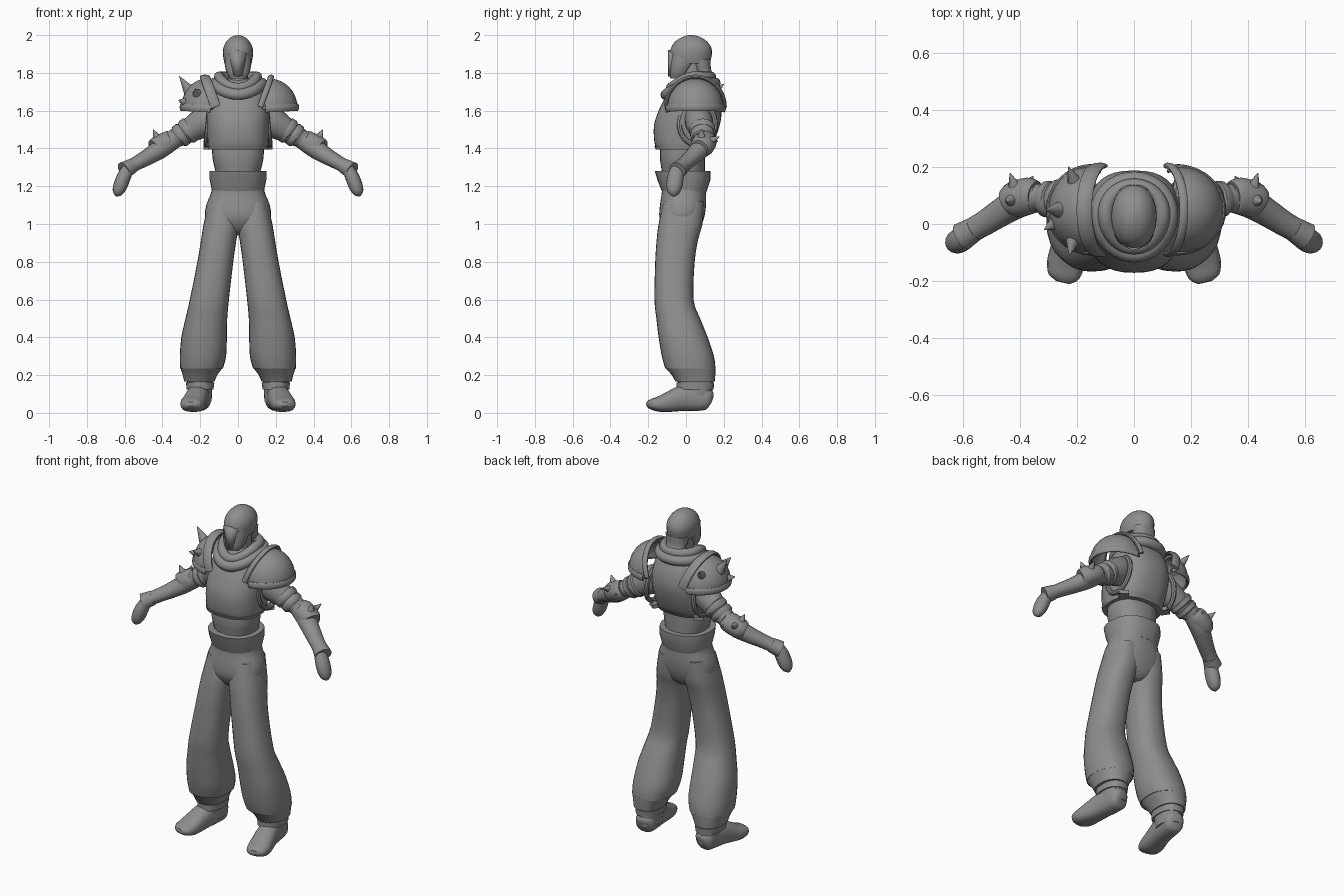
import bpy, bmesh, math
from mathutils import Vector, Matrix

if "Cube" in bpy.data.objects:
    bpy.data.objects.remove(bpy.data.objects["Cube"])

grey = bpy.data.materials.new("mid grey")
grey.diffuse_color = (0.27, 0.27, 0.27, 1)
grey.use_nodes = True
grey.node_tree.nodes["Principled BSDF"].inputs["Base Color"].default_value = grey.diffuse_color


def finish(name, bm, angle=40):
    bmesh.ops.recalc_face_normals(bm, faces=bm.faces)
    me = bpy.data.meshes.new(name)
    bm.to_mesh(me)
    bm.free()
    me.materials.append(grey)
    ob = bpy.data.objects.new(name, me)
    bpy.context.collection.objects.link(ob)
    bpy.ops.object.select_all(action='DESELECT')
    ob.select_set(True)
    bpy.context.view_layer.objects.active = ob
    bpy.ops.object.shade_smooth_by_angle(angle=math.radians(angle))
    return ob


def spline(rows, steps):
    """Catmull-Rom interpolation of rows of numbers."""
    out = []
    for i in range(len(rows) - 1):
        a, b, c, d = rows[max(i - 1, 0)], rows[i], rows[i + 1], rows[min(i + 2, len(rows) - 1)]
        for k in range(steps):
            t = k / steps
            out.append([0.5 * (2 * q + (r - p) * t + (2 * p - 5 * q + 4 * r - s) * t * t
                               + (3 * q - p - 3 * r + s) * t ** 3)
                        for p, q, r, s in zip(a, b, c, d)])
    return out + [list(rows[-1])]


def skin(name, rings, closed=False):
    bm = bmesh.new()
    vs = [[bm.verts.new(p) for p in r] for r in rings]
    n = len(vs[0])
    for i in range(len(vs) if closed else len(vs) - 1):
        a, b = vs[i], vs[(i + 1) % len(vs)]
        for j in range(n):
            bm.faces.new((a[j], a[(j + 1) % n], b[(j + 1) % n], b[j]))
    if not closed:
        bm.faces.new(vs[0])
        bm.faces.new(vs[-1])
    return finish(name, bm)


def oval(n, power):
    for j in range(n):
        a = 2 * math.pi * j / n
        c, s = math.cos(a), math.sin(a)
        yield (math.copysign(abs(c) ** (2 / power), c), math.copysign(abs(s) ** (2 / power), s))


def stack(name, rows, steps=3, n=28, power=2.3):
    """Level rings: z, left x, right x, front y, back y."""
    rings = []
    for z, x0, x1, y0, y1 in spline(rows, steps):
        rings.append([((x0 + x1) / 2 + (x1 - x0) / 2 * u, (y0 + y1) / 2 + (y1 - y0) / 2 * v, z)
                      for u, v in oval(n, power)])
    return skin(name, rings)


def tube(name, rows, up=(0, 0, 1), steps=3, n=16, closed=False, power=2):
    """Rings square to a path: x, y, z, half width, half height."""
    pts = rows if closed else spline(rows, steps)
    rings = []
    for i, (x, y, z, w, h) in enumerate(pts):
        nxt = pts[(i + 1) % len(pts)] if closed else pts[min(i + 1, len(pts) - 1)]
        prv = pts[i - 1] if closed else pts[max(i - 1, 0)]
        t = (Vector(nxt[:3]) - Vector(prv[:3])).normalized()
        side = t.cross(Vector(up)).normalized()
        top = side.cross(t)
        rings.append([Vector((x, y, z)) + side * w * u + top * h * v for u, v in oval(n, power)])
    return skin(name, rings, closed)


def spike(name, base, tip, r):
    base, tip = Vector(base), Vector(tip)
    d = tip - base
    bm = bmesh.new()
    bmesh.ops.create_cone(bm, cap_ends=True, segments=10, radius1=r, radius2=0.002, depth=d.length,
                          matrix=Matrix.Translation((base + tip) / 2) @ d.to_track_quat('Z', 'Y').to_matrix().to_4x4())
    return finish(name, bm)


def flip(s, rows):
    return [(s * r[0],) + tuple(r[1:]) for r in rows]


# Head: hood, face guard, nape guard, visor, neck
stack("helmet", [(1.85, -.072, .072, -.083, .125), (1.89, -.079, .079, -.087, .136), (1.93, -.078, .078, -.08, .135),
                 (1.965, -.062, .062, -.058, .113), (1.99, -.036, .036, -.02, .075), (2.0, -.005, .005, .015, .04)], n=24, power=2.1)
stack("face_guard", [(1.77, -.042, .042, -.083, .0), (1.8, -.06, .06, -.086, .015), (1.85, -.071, .071, -.085, .05),
                     (1.89, -.07, .07, -.083, .06)], n=20)
stack("nape_guard", [(1.795, -.06, .06, .06, .145), (1.82, -.062, .062, .045, .132), (1.87, -.07, .07, .03, .131)], n=20)
stack("neck", [(1.66, -.075, .075, -.06, .11), (1.75, -.055, .055, -.035, .09), (1.87, -.055, .055, -.03, .09)])
bm = bmesh.new()
cols = [[bm.verts.new(p) for p in c] for c in (
    [(-.048, -.074, 1.905), (-.024, -.083, 1.785)], [(0, -.094, 1.92), (0, -.094, 1.78)],
    [(.048, -.074, 1.905), (.024, -.083, 1.785)])]
for a, b in zip(cols, cols[1:]):
    bm.faces.new((a[0], a[1], b[1], b[0]))
visor = finish("visor", bm, 20)
visor.modifiers.new("thickness", 'SOLIDIFY').thickness = 0.009

# Folded scarf, dipping at the front
for name, w, drop, r in (("scarf_lower", .125, 0, .03), ("scarf_upper", .1, -.035, .027)):
    path = []
    for i in range(40):
        a = 2 * math.pi * i / 40
        front = max(0, math.cos(a))
        path.append((w * math.sin(a), .035 - (w + .015) * math.cos(a) * (1 if front else .85),
                     1.745 - .06 * front ** 1.5 - drop, r, r))
    tube(name, path, closed=True, n=12)

# Torso
stack("breastplate", [(1.4, -.155, .155, -.155, .12), (1.43, -.16, .16, -.167, .145), (1.52, -.165, .165, -.17, .178),
                      (1.6, -.165, .165, -.145, .188), (1.68, -.15, .15, -.105, .17), (1.74, -.115, .115, -.06, .135),
                      (1.77, -.06, .06, -.02, .09)], n=36, power=2.5)
stack("breastplate_hem", [(1.395, -.159, .159, -.16, .126), (1.412, -.162, .162, -.167, .137)], 1, 36, 2.5)
stack("waist", [(1.24, -.11, .11, -.125, .1), (1.29, -.122, .122, -.13, .1), (1.35, -.135, .135, -.138, .1),
                (1.42, -.138, .138, -.135, .1)])
stack("sash", [(1.165, -.136, .136, -.125, .107), (1.235, -.15, .15, -.152, .13), (1.28, -.15, .15, -.165, .13),
               (1.281, -.12, .12, -.13, .1)], 1)

# Trousers: hips and legs
stack("hips", [(1.24, -.135, .135, -.13, .105), (1.17, -.141, .141, -.128, .106), (1.1, -.168, .168, -.138, .106),
               (1.03, -.172, .172, -.14, .095), (.97, -.12, .12, -.11, .07), (.94, -.04, .04, -.07, .04)], n=32)
for s, side in ((-1, "right"), (1, "left")):
    legs = [(1.12, .01, .155, -.12, .095), (1.0, -.005, .182, -.145, .087), (.92, .008, .195, -.155, .065),
            (.8, .025, .215, -.163, .046), (.6, .048, .255, -.167, .04), (.5, .057, .278, -.157, .075),
            (.4, .059, .3, -.145, .115), (.3, .063, .308, -.128, .148), (.235, .08, .306, -.11, .156)]
    lo = lambda rows: [(z, min(s * a, s * b), max(s * a, s * b), c, d) for z, a, b, c, d in rows]
    stack(side + "_trouser_leg", lo(legs))
    stack(side + "_trouser_cuff", lo([(.24, .08, .306, -.11, .156), (.2, .11, .292, -.075, .155),
                                      (.165, .125, .285, -.055, .152)]), 1)
    # Boot: shaft, ankle band, foot
    stack(side + "_boot_shaft", lo([(.2, .125, .28, -.06, .147), (.14, .135, .265, -.035, .142), (.06, .14, .26, -.02, .135)]))
    stack(side + "_ankle_band", lo([(.16, .125, .275, -.05, .149), (.125, .13, .272, -.05, .146)]), 1)
    tube(side + "_boot_foot", flip(s, [(.195, .135, .07, .03, .03), (.198, .115, .075, .055, .058), (.205, .05, .08, .058, .07),
                                       (.215, -.02, .077, .06, .068), (.23, -.09, .058, .064, .054), (.24, -.14, .047, .066, .042),
                                       (.246, -.185, .046, .054, .028), (.25, -.205, .047, .025, .012)]), power=2.5)

    # Arm: sleeve, bands, forearm, cuff, hand
    tube(side + "_sleeve", flip(s, [(.12, .06, 1.575, .07, .08), (.19, .07, 1.535, .073, .08), (.27, .085, 1.487, .06, .062),
                                    (.34, .093, 1.45, .05, .05)]))
    for k, (x, z, r) in enumerate(((.262, 1.493, .07), (.3, 1.47, .064))):
        tube(f"{side}_arm_band_{k + 1}", flip(s, [(x - .017, .086, z + .013, r - .008, r - .008), (x - .01, .086, z + .008, r, r),
                                                  (x + .01, .088, z - .006, r, r), (x + .019, .089, z - .013, r - .01, r - .01)]), steps=1)
    tube(side + "_forearm", flip(s, [(.33, .095, 1.455, .05, .05), (.4, .08, 1.405, .056, .052), (.46, .045, 1.365, .05, .045),
                                     (.53, 0, 1.325, .044, .038), (.585, -.03, 1.295, .042, .037)]))
    tube(side + "_cuff", flip(s, [(.56, -.017, 1.308, .043, .04), (.605, -.045, 1.283, .05, .046)]), steps=1)
    tube(side + "_hand", flip(s, [(.58, -.042, 1.3, .03, .035), (.604, -.055, 1.25, .037, .043), (.624, -.062, 1.2, .037, .042),
                                  (.638, -.066, 1.165, .027, .03), (.645, -.068, 1.148, .007, .008)]), up=(0, 1, 0))
    # Spiked elbow guard
    tube(side + "_elbow_guard", flip(s, [(.345, .1, 1.45, .05, .05), (.365, .1, 1.438, .064, .056), (.42, .085, 1.41, .064, .058),
                                         (.445, .073, 1.397, .05, .05)]))
    for k, (b, t) in enumerate((((.415, .115, 1.435), (.435, .178, 1.462)), ((.425, .085, 1.445), (.448, .078, 1.5)),
                                ((.375, .13, 1.43), (.355, .168, 1.44)))):
        spike(f"{side}_elbow_spike_{k + 1}", (s * b[0], *b[1:]), (s * t[0], *t[1:]), .03)

    # Armhole trim and small side buckle on the breastplate
    ring = []
    for i in range(32):
        a = 2 * math.pi * i / 32
        ring.append((s * (.158 - .012 * math.sin(a)), .06 + .095 * math.cos(a), 1.53 + .11 * math.sin(a), .014, .014))
    tube(side + "_armhole_trim", ring, up=(1, 0, 0), n=8, closed=True)
    bm = bmesh.new()
    bmesh.ops.create_cube(bm, size=1, matrix=Matrix.Translation((s * .145, .085, 1.405)) @ Matrix.Rotation(s * -.6, 4, 'Z')
                          @ Matrix.Diagonal((.055, .05, .022, 1)))
    finish(side + "_buckle", bm)

    # Shoulder guard: cut dome, inner collar and lower rim
    rx = .15 if s > 0 else .135
    bm = bmesh.new()
    bmesh.ops.create_uvsphere(bm, u_segments=32, v_segments=20, radius=1,
                              matrix=Matrix.Translation((s * .165, .05, 1.615)) @ Matrix.Diagonal((rx, .15, .155, 1)))
    for co, no in (((0, 0, 1.605), (0, 0, -1)), ((s * .12, 0, 1.62), (-s, 0, .36))):
        bmesh.ops.bisect_plane(bm, geom=bm.verts[:] + bm.edges[:] + bm.faces[:], plane_co=co, plane_no=no, clear_outer=True)
    dome = finish(side + "_shoulder_guard", bm)
    dome.modifiers.new("thickness", 'SOLIDIFY').thickness = 0.012
    arc, rim = [], []
    wide = .016 if s > 0 else .028
    for i in range(21):
        a = math.pi * i / 20
        arc.append((s * (.118 + .057 * math.sin(a)), .05 + .155 * math.cos(a), 1.62 + .16 * math.sin(a), .011, wide))
        rim.append((s * (.145 + (rx + .02) * math.sin(a)), .05 + .152 * math.cos(a), 1.61 + .008 * math.sin(a), .009, .02))
    tube(side + "_shoulder_collar", arc, up=(1, 0, 0), steps=1, n=10)
    tube(side + "_shoulder_rim", rim, steps=1, n=10)

# Spikes on the right shoulder guard only
for k, (b, t) in enumerate((((-.255, .05, 1.7), (-.31, .05, 1.782)), ((-.215, -.06, 1.69), (-.226, -.108, 1.715)),
                            ((-.21, .15, 1.7), (-.23, .2, 1.74)), ((-.28, .0, 1.645), (-.315, -.02, 1.655)))):
    spike(f"shoulder_spike_{k + 1}", b, t, .034 if k == 0 else .026)
